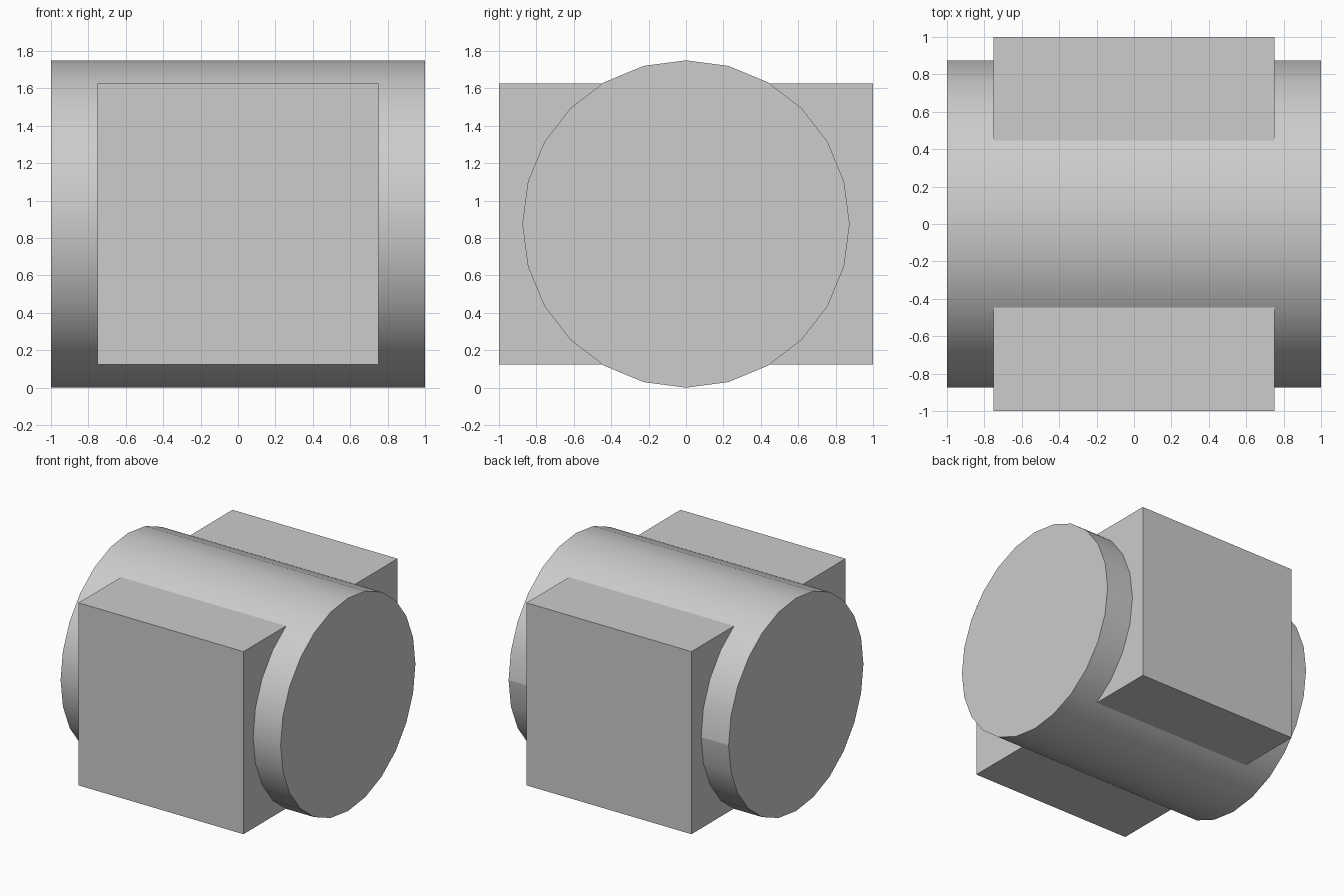
import bpy
import math

cube = bpy.data.objects.get("Cube")
if cube:
    bpy.data.objects.remove(cube, do_unlink=True)

RADIUS = 0.875
CENTRE = (0, 0, RADIUS)

grey = bpy.data.materials.new("light grey")
grey.use_nodes = True
colour = (0.604, 0.604, 0.604, 1)
grey.diffuse_color = colour
grey.node_tree.nodes["Principled BSDF"].inputs["Base Color"].default_value = colour

# Block running front to back
bpy.ops.mesh.primitive_cube_add(size=1, location=CENTRE)
block = bpy.context.object
block.name = "block"
block.scale = (1.5, 2, 1.5)
bpy.ops.object.transform_apply(location=False, rotation=False, scale=True)
block.data.materials.append(grey)

# Drum lying across the block, smooth around its side
bpy.ops.mesh.primitive_cylinder_add(vertices=24, radius=RADIUS, depth=2,
                                    location=CENTRE, rotation=(0, math.pi / 2, 0))
drum = bpy.context.object
drum.name = "drum"
bpy.ops.object.transform_apply(location=False, rotation=True, scale=False)
drum.data.materials.append(grey)
bpy.ops.object.shade_smooth_by_angle(angle=math.radians(30))

# Sharp seam along the back of the drum
mesh = drum.data
for edge in mesh.edges:
    if all(mesh.vertices[i].co.y > RADIUS - 0.001 for i in edge.vertices):
        edge.use_edge_sharp = True
